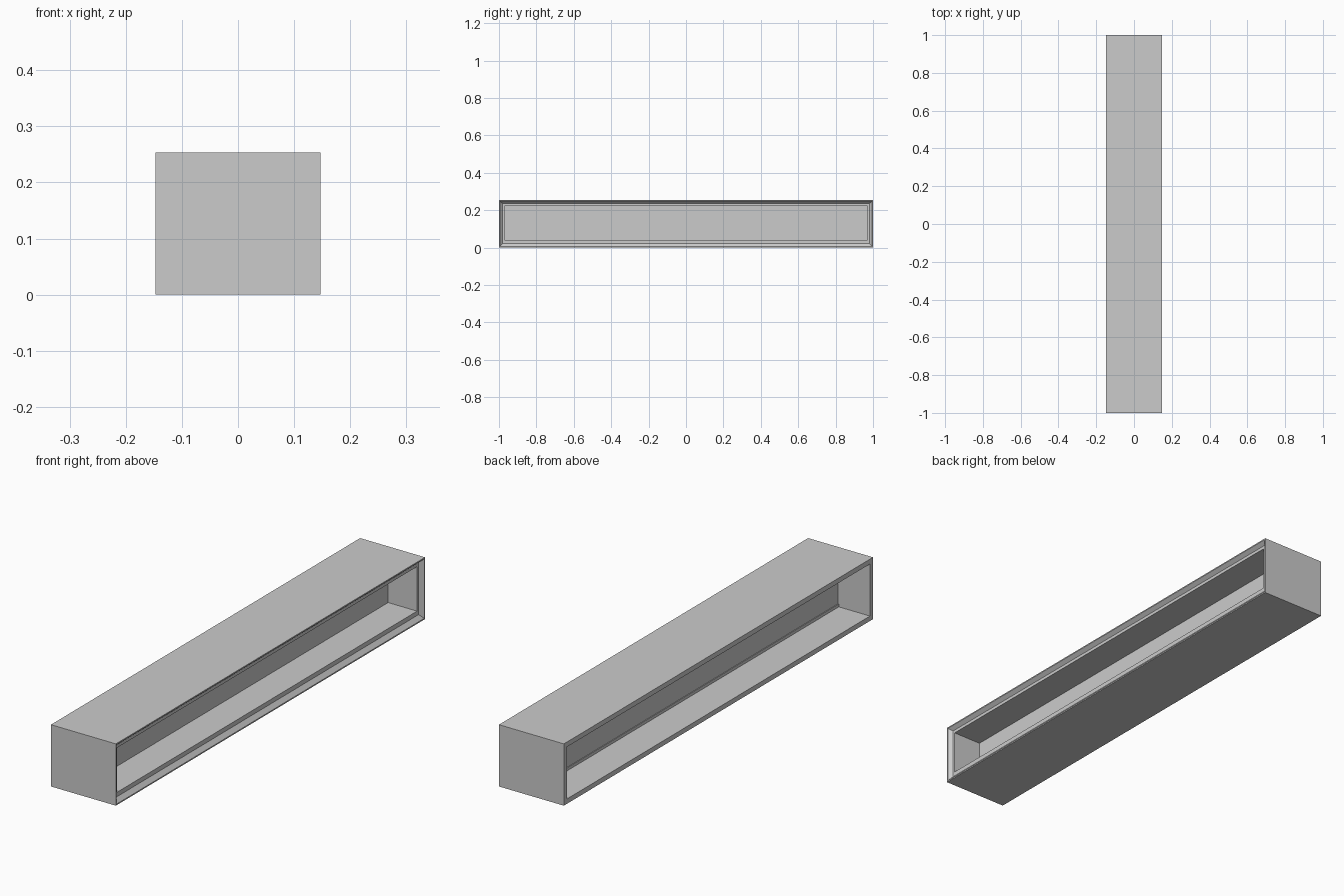
import bpy, bmesh

if "Cube" in bpy.data.objects:
    bpy.data.objects.remove(bpy.data.objects["Cube"])

HALF_X, HALF_Y, H = 0.147, 1.0, 0.253


def loft(name, profile, closed):
    """Join rectangular rings (x, side inset, bottom inset, top inset)."""
    bm = bmesh.new()
    rings = []
    for x, s, b, t in profile:
        y = HALF_Y - s
        rings.append([bm.verts.new((x, *p)) for p in
                      ((-y, b), (y, b), (y, H - t), (-y, H - t))])
    pairs = list(zip(rings, rings[1:]))
    if closed:
        pairs.append((rings[-1], rings[0]))
    else:
        bm.faces.new(rings[0])
        bm.faces.new(rings[-1])
    for a, c in pairs:
        for i in range(4):
            j = (i + 1) % 4
            bm.faces.new((a[i], a[j], c[j], c[i]))
    bmesh.ops.recalc_face_normals(bm, faces=bm.faces[:])
    mesh = bpy.data.meshes.new(name)
    bm.to_mesh(mesh)
    bm.free()
    obj = bpy.data.objects.new(name, mesh)
    bpy.context.collection.objects.link(obj)
    return obj


# Long housing: plain rim at the back, chamfered and rebated rim at the front
loft("housing", [
    (-HALF_X, 0, 0, 0),
    (HALF_X, 0, 0, 0),
    (HALF_X, 0.005, 0.005, 0.005),
    (HALF_X - 0.015, 0.02, 0.022, 0.018),
    (HALF_X - 0.015, 0.03, 0.04, 0.031),
    (0.0, 0.03, 0.04, 0.031),
    (0.0, 0.02, 0.02, 0.02),
    (-HALF_X, 0.02, 0.02, 0.02),
], True)

# Upright panel splitting the housing into a front and a back bay
loft("divider_panel", [(-0.003, 0.02, 0.02, 0.02),
                       (0.001, 0.02, 0.02, 0.02)], False)

# Low strip along the foot of the panel in the back bay
loft("foot_strip", [(-0.006, 0.02, 0.02, H - 0.032),
                    (-0.003, 0.02, 0.02, H - 0.032)], False)
